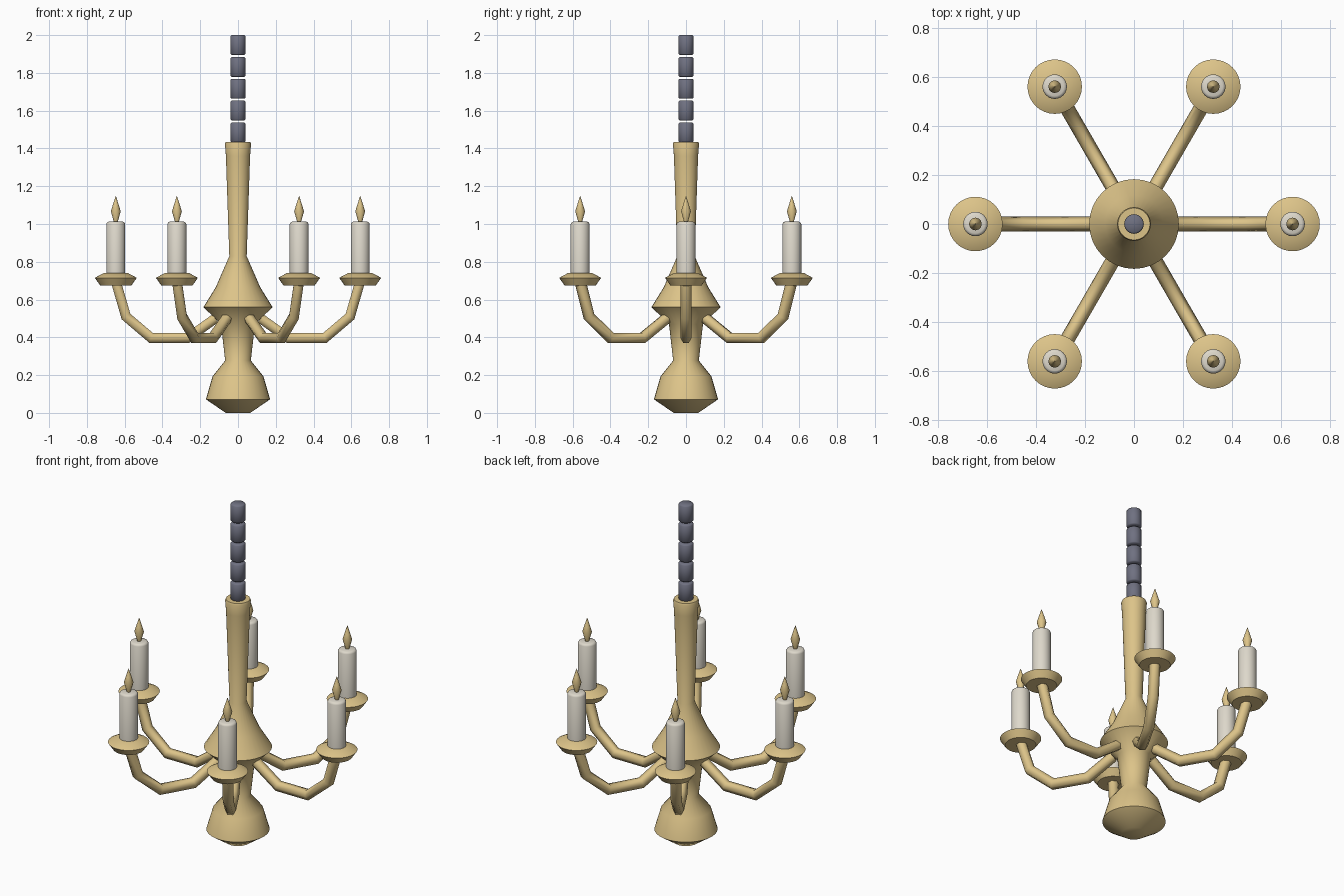
import bpy, bmesh, math
from mathutils import Vector

if "Cube" in bpy.data.objects:
    bpy.data.objects.remove(bpy.data.objects["Cube"])


def material(name, rgb):
    m = bpy.data.materials.new(name)
    m.diffuse_color = (*rgb, 1)
    m.use_nodes = True
    m.node_tree.nodes["Principled BSDF"].inputs["Base Color"].default_value = m.diffuse_color
    return m


BRASS = material("brass", (0.72, 0.55, 0.25))
WAX = material("wax", (0.73, 0.69, 0.60))
IRON = material("dark iron", (0.16, 0.165, 0.22))


def finish(name, bm, mat, angle):
    bmesh.ops.recalc_face_normals(bm, faces=bm.faces)
    mesh = bpy.data.meshes.new(name)
    bm.to_mesh(mesh)
    bm.free()
    mesh.materials.append(mat)
    ob = bpy.data.objects.new(name, mesh)
    bpy.context.collection.objects.link(ob)
    bpy.ops.object.select_all(action='DESELECT')
    ob.select_set(True)
    bpy.context.view_layer.objects.active = ob
    bpy.ops.object.shade_smooth_by_angle(angle=math.radians(angle))
    return ob


def skin(bm, rings):
    """Join rings of vertices into a closed, capped surface."""
    n = len(rings[0])
    for a, b in zip(rings, rings[1:]):
        for i in range(n):
            j = (i + 1) % n
            bm.faces.new((a[i], a[j], b[j], b[i]))
    bm.faces.new(rings[0][::-1])
    bm.faces.new(rings[-1])


def lathe(name, profile, mat, sides=32, centre=(0, 0), angle=40):
    bm = bmesh.new()
    rings = []
    for r, z in profile:
        rings.append([bm.verts.new((centre[0] + r * math.cos(math.tau * i / sides),
                                    centre[1] + r * math.sin(math.tau * i / sides), z))
                      for i in range(sides)])
    skin(bm, rings)
    return finish(name, bm, mat, angle)


def arm(name, path, turn, radius=0.03, sides=6):
    """Mitred tube along a bent path in the vertical plane at angle turn."""
    bm = bmesh.new()
    out = Vector((math.cos(turn), math.sin(turn), 0))
    side = Vector((-math.sin(turn), math.cos(turn), 0))
    pts = [out * r + Vector((0, 0, z)) for r, z in path]
    dirs = [(b - a).normalized() for a, b in zip(pts, pts[1:])]
    rings = []
    for k, p in enumerate(pts):
        d0, d1 = dirs[max(k - 1, 0)], dirs[min(k, len(dirs) - 1)]
        t = (d0 + d1).normalized()
        up = side.cross(t) / t.dot(d1)
        rings.append([bm.verts.new(p + radius * (side * math.cos(math.tau * i / sides)
                                                 + up * math.sin(math.tau * i / sides)))
                      for i in range(sides)])
    skin(bm, rings)
    return finish(name, bm, BRASS, 65)


# Turned central column with its bulb at the foot
lathe("column", [(0.065, 0), (0.17, 0.072), (0.135, 0.193), (0.068, 0.277), (0.09, 0.47),
                 (0.183, 0.56), (0.118, 0.665), (0.046, 0.83), (0.064, 1.36),
                 (0.069, 1.425), (0.065, 1.435)], BRASS, angle=60)

# Hanging rod of separate links
for k in range(5):
    z0 = 1.432 + k * 0.1158
    z1 = z0 + 0.1048
    lathe(f"rod_link_{k + 1}", [(0.034, z0), (0.04, z0 + 0.006), (0.04, z1 - 0.006),
                                (0.034, z1)], IRON, sides=24, angle=60)

# Six arms, each with a drip cup, candle and flame
REACH = 0.647
ARM_PATH = [(0.12, 0.50), (0.265, 0.397), (0.46, 0.397), (0.593, 0.51), (REACH - 0.005, 0.68)]
for k in range(6):
    turn = k * math.pi / 3
    c = (REACH * math.cos(turn), REACH * math.sin(turn))
    arm(f"arm_{k + 1}", ARM_PATH, turn)
    lathe(f"drip_cup_{k + 1}", [(0.083, 0.675), (0.111, 0.715), (0.065, 0.74)],
          BRASS, centre=c)
    lathe(f"candle_{k + 1}", [(0.05, 0.735), (0.05, 1.0), (0.046, 1.008), (0.038, 1.012)],
          WAX, sides=24, centre=c, angle=60)
    lathe(f"flame_{k + 1}", [(0.010, 1.01), (0.026, 1.067), (0.016, 1.10), (0.001, 1.147)],
          BRASS, sides=12, centre=c, angle=60)
